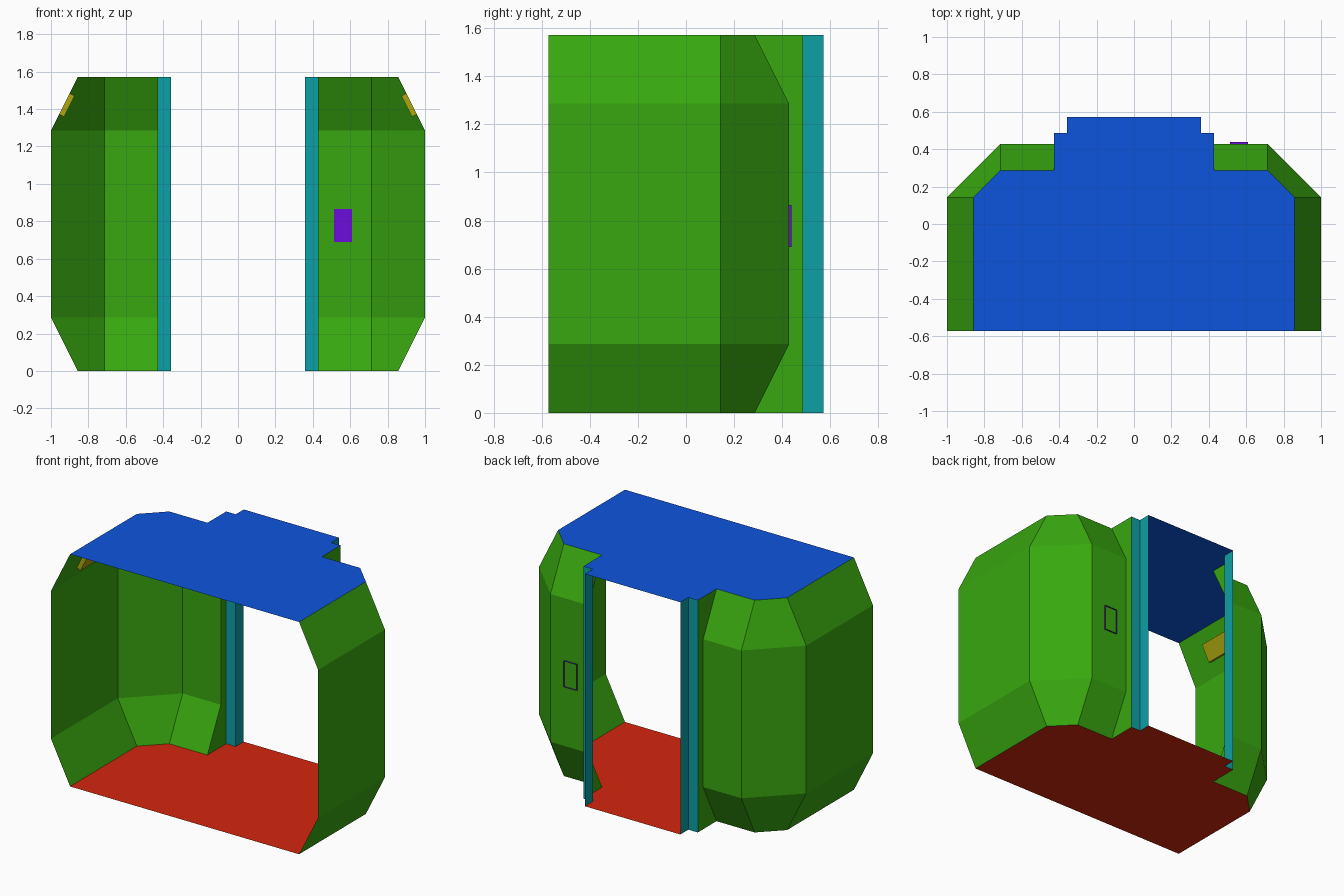
import bpy
from mathutils import Vector

if "Cube" in bpy.data.objects:
    bpy.data.objects.remove(bpy.data.objects["Cube"])

U = 1 / 7            # layout module
TOP, BEND = 11 * U, 2 * U   # ceiling height, height of the slanted band


def material(name, rgb):
    m = bpy.data.materials.new(name)
    m.diffuse_color = (*rgb, 1)
    m.use_nodes = True
    m.node_tree.nodes["Principled BSDF"].inputs["Base Color"].default_value = m.diffuse_color
    return m


GREEN = material("green", (0.04, 0.39, 0.005))
BLUE = material("blue", (0.004, 0.09, 0.72))
RED = material("red", (0.65, 0.02, 0.004))
TEAL = material("teal", (0.004, 0.35, 0.38))
YELLOW = material("yellow", (0.42, 0.38, 0.004))
PURPLE = material("purple", (0.15, 0.004, 0.72))


def add(name, verts, faces, mat, mirror=False):
    mesh = bpy.data.meshes.new(name)
    mesh.from_pydata([tuple(v) for v in verts], [], faces)
    mesh.materials.append(mat)
    ob = bpy.data.objects.new(name, mesh)
    bpy.context.collection.objects.link(ob)
    if mirror:
        ob.modifiers.new("Mirror", 'MIRROR').use_axis[0] = True
    return ob


def loft(name, rows, mat):
    """Skin between successive rows of points, mirrored in x."""
    n = len(rows[0])
    faces = [(r * n + i, (r + 1) * n + i, (r + 1) * n + i + 1, r * n + i + 1)
             for r in range(len(rows) - 1) for i in range(n - 1)]
    # the jamb panel closes the stepped end of the wall up to the door frame
    return [p for row in rows for p in row], faces


def open_box(name, centre, u, v, n, mat, mirror=False):
    """Shallow box with half axes u, v, rising by n; no back face."""
    c, u, v, n = map(Vector, (centre, u, v, n))
    base = [c - u - v, c + u - v, c + u + v, c - u + v]
    verts = base + [p + n for p in base]
    faces = [(4, 5, 6, 7)] + [(i, (i + 1) % 4, (i + 1) % 4 + 4, i + 4) for i in range(4)]
    return add(name, verts, faces, mat, mirror)


# plan outlines of the right half, front to back
inner = [(6 * U, -4 * U), (6 * U, U), (5 * U, 2 * U), (3 * U, 2 * U)]
outer = [(7 * U, -4 * U), (7 * U, U), (5 * U, 3 * U), (3 * U, 3 * U)]
door = [(3 * U, 3.4 * U), (2.5 * U, 3.4 * U), (2.5 * U, 4 * U)]

# side walls: slanted band, upright band, slanted band, plus flat jamb panel
levels = [(inner, 0), (outer, BEND), (outer, TOP - BEND), (inner, TOP)]
verts, faces = loft("walls", [[(x, y, z) for x, y in p] for p, z in levels], GREEN)
k = len(verts)
verts += [(*door[0], TOP), (*door[0], 0)]
faces.append((3, 7, 11, 15, k, k + 1)[::-1])
add("side_walls", verts, faces, GREEN, mirror=True)

# stepped door frame
verts, faces = loft("frame", [[(x, y, z) for x, y in door] for z in (0, TOP)], TEAL)
add("door_frame", verts, faces, TEAL, mirror=True)

# floor and ceiling
half = inner + door
outline = half + [(-x, y) for x, y in reversed(half)]
ring = tuple(range(len(outline)))
add("floor", [(x, y, 0) for x, y in outline], [ring], RED)
add("ceiling", [(x, y, TOP) for x, y in outline], [ring[::-1]], BLUE)

# lamps on the upper slanted walls
slope = Vector((-1, 0, 2)).normalized()
normal = Vector((-2, 0, -1)).normalized()
open_box("wall_lamp", (6.5 * U, -1.5 * U, TOP - U), (0, U, 0), slope * 0.0625,
         normal * 0.03, YELLOW, mirror=True)

# control panel beside the door, open at the back
open_box("control_panel", (0.561, 0.438, 0.777), (0.048, 0, 0), (0, 0, 0.088),
         (0, -0.013, 0), PURPLE)
